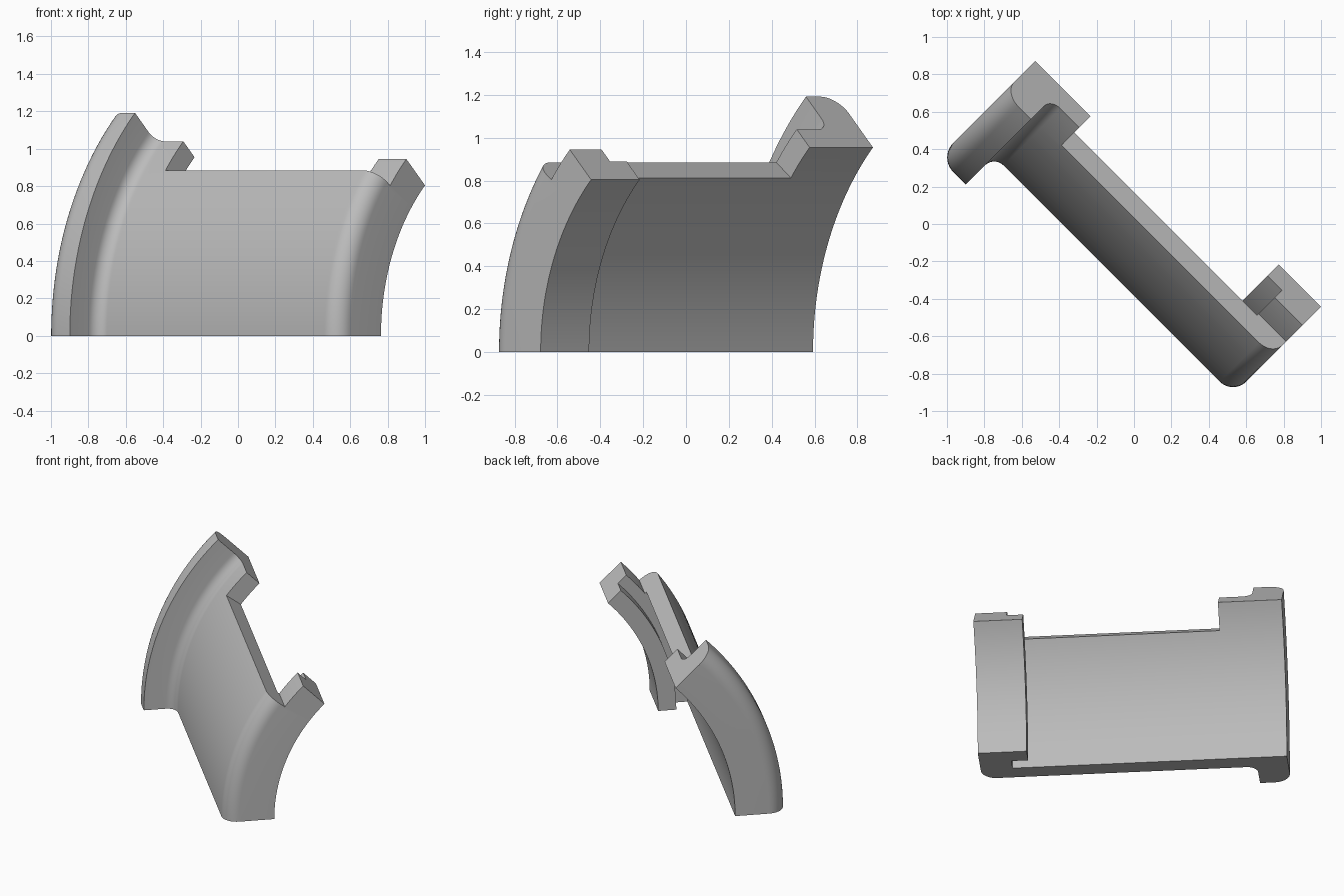
import bpy, bmesh
from math import sin, cos, pi, radians, sqrt

if "Cube" in bpy.data.objects:
    bpy.data.objects.remove(bpy.data.objects["Cube"])

AXIS = 1.198      # distance from the middle of the model back to the sweep axis


def place(u, r, angle):
    """Length along the axis, radius and sweep angle to a world position."""
    s = r * cos(angle) - AXIS
    return ((u - s) / sqrt(2), -(u + s) / sqrt(2), r * sin(angle))


def arc(u, r, rad, start, end, steps=10):
    """Quarter round for a profile corner."""
    angles = [radians(start + (end - start) * i / steps) for i in range(steps + 1)]
    return [(u + rad * cos(a), r + rad * sin(a)) for a in angles]


def sweep(name, profile, start, end, steps):
    """Solid made by turning a closed profile about the axis."""
    bm = bmesh.new()
    rings = []
    for i in range(steps + 1):
        a = radians(start + (end - start) * i / steps)
        rings.append([bm.verts.new(place(u, r, a)) for u, r in profile])
    n = len(profile)
    for low, high in zip(rings, rings[1:]):
        for j in range(n):
            k = (j + 1) % n
            bm.faces.new((low[j], low[k], high[k], high[j]))
    bm.faces.new(rings[0])
    bm.faces.new(rings[-1])
    bmesh.ops.recalc_face_normals(bm, faces=bm.faces)
    mesh = bpy.data.meshes.new(name)
    bm.to_mesh(mesh)
    bm.free()
    obj = bpy.data.objects.new(name, mesh)
    bpy.context.collection.objects.link(obj)
    return obj


# Radii of the wall, the outer flange and the inner hook
INNER, OUTER, FLANGE, HOOK = 1.35, 1.47, 1.685, 1.137
LEFT, RIGHT = -0.99, 1.02

# Cross-section: flange, fillet, wall, rounded end, hook with its slot
profile = [(LEFT, INNER)]
profile += arc(LEFT + 0.11, FLANGE - 0.11, 0.11, 180, 90)
profile += [(-0.785, FLANGE)]
profile += arc(-0.715, OUTER + 0.07, 0.07, 180, 270)
profile += arc(RIGHT - 0.1, OUTER - 0.1, 0.1, 90, 0)
profile += [(RIGHT, HOOK), (0.70, HOOK), (0.70, 1.257), (0.81, 1.257), (0.81, INNER)]
segment = sweep("curved_rail_segment", profile, 0, 45, 30)

# Cut the wall back between the flange and the hook
notch = [(-0.572, 1.336), (-0.572, 1.9), (1.3, 1.9), (1.3, 1.336)]
cutter = sweep("wall_notch_cutter", notch, 37, 52, 10)
cutter.hide_render = True
cut = segment.modifiers.new("wall_notch", 'BOOLEAN')
cut.operation = 'DIFFERENCE'
cut.solver = 'EXACT'
cut.object = cutter

bpy.ops.object.select_all(action='DESELECT')
segment.select_set(True)
bpy.context.view_layer.objects.active = segment
bpy.ops.object.modifier_apply(modifier=cut.name)
bpy.data.objects.remove(cutter)

# Plain grey
grey = bpy.data.materials.new("plain_grey")
grey.use_nodes = True
colour = (0.5, 0.5, 0.5, 1)
grey.diffuse_color = colour
grey.node_tree.nodes["Principled BSDF"].inputs["Base Color"].default_value = colour
segment.data.materials.clear()
segment.data.materials.append(grey)
bpy.ops.object.shade_smooth_by_angle(angle=radians(30))
